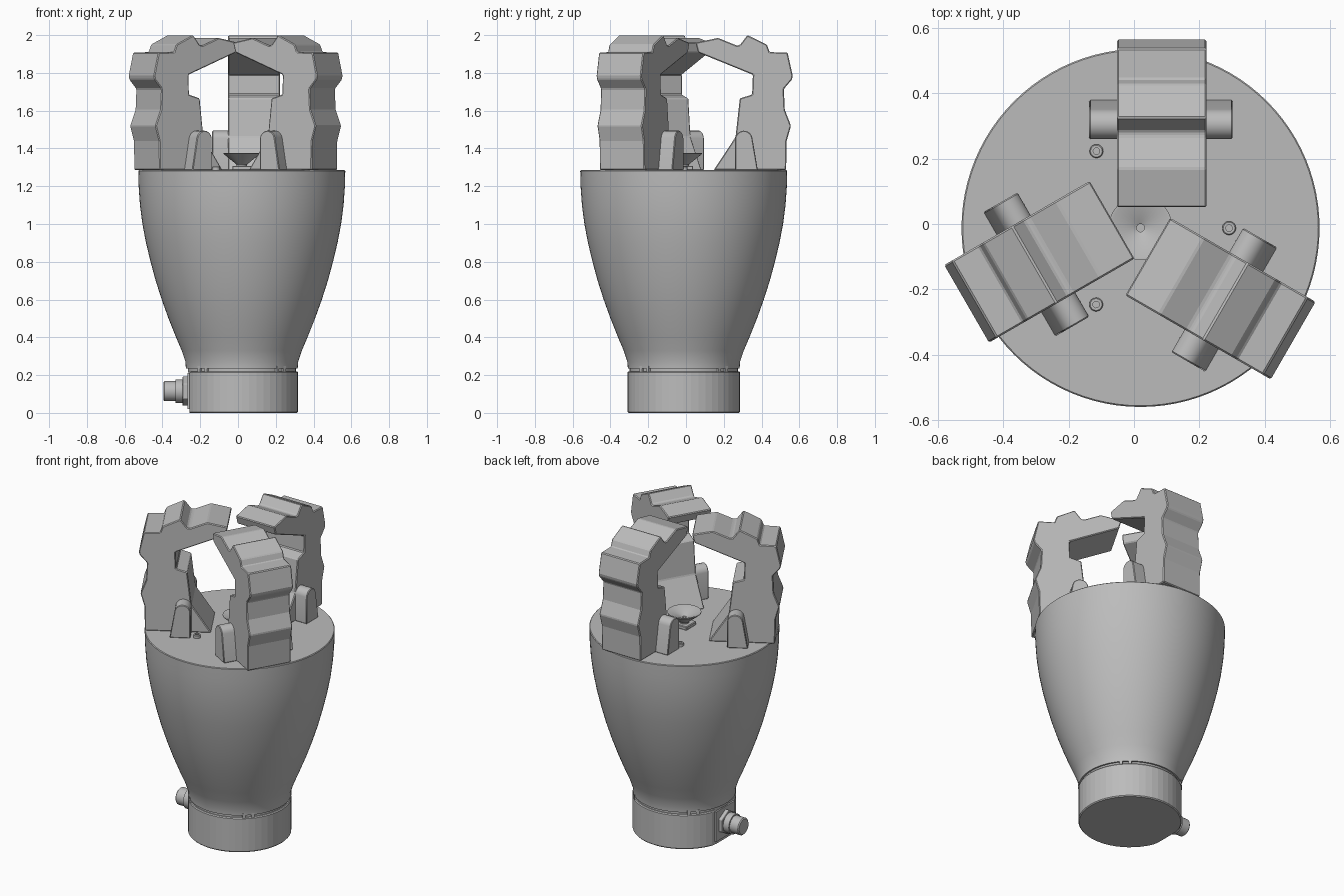
import bpy, bmesh, math
from mathutils import Matrix, Vector

if "Cube" in bpy.data.objects:
    bpy.data.objects.remove(bpy.data.objects["Cube"], do_unlink=True)

CENTRE = Vector((0.02, -0.012, 0))
DECK = 1.285

grey = bpy.data.materials.new("plain grey")
grey.use_nodes = True
grey.diffuse_color = (0.5, 0.5, 0.5, 1)
grey.node_tree.nodes["Principled BSDF"].inputs["Base Color"].default_value = (0.5, 0.5, 0.5, 1)


def finish(bm, name, matrix=Matrix(), smooth=None, bevel=0):
    """Turn a bmesh into a placed, shaded object."""
    bmesh.ops.recalc_face_normals(bm, faces=bm.faces)
    bm.transform(Matrix.Translation(CENTRE) @ matrix)
    mesh = bpy.data.meshes.new(name)
    bm.to_mesh(mesh)
    bm.free()
    mesh.materials.append(grey)
    obj = bpy.data.objects.new(name, mesh)
    bpy.context.collection.objects.link(obj)
    if bevel:
        mod = obj.modifiers.new("edge_bevel", "BEVEL")
        mod.width = bevel
        mod.segments = 1
        mod.limit_method = "ANGLE"
        mod.angle_limit = math.radians(25)
    if smooth:
        bpy.ops.object.select_all(action="DESELECT")
        obj.select_set(True)
        bpy.context.view_layer.objects.active = obj
        bpy.ops.object.shade_smooth_by_angle(angle=math.radians(smooth))
    return obj


def lathe(profile, sides, start=0.0):
    """Spin (radius, z) points around z; the end rings are capped."""
    bm = bmesh.new()
    rings = []
    for r, z in profile:
        rings.append([bm.verts.new((r * math.cos(start + 2 * math.pi * i / sides),
                                    r * math.sin(start + 2 * math.pi * i / sides), z))
                      for i in range(sides)])
    for a, b in zip(rings, rings[1:]):
        for i in range(sides):
            j = (i + 1) % sides
            bm.faces.new((a[i], a[j], b[j], b[i]))
    bm.faces.new(rings[0][::-1])
    bm.faces.new(rings[-1])
    return bm


def extrude(profile, x0, x1):
    """Extrude a (y, z) outline along x."""
    bm = bmesh.new()
    a = [bm.verts.new((x0, y, z)) for y, z in profile]
    b = [bm.verts.new((x1, y, z)) for y, z in profile]
    bm.faces.new(a)
    bm.faces.new(b[::-1])
    for i in range(len(a)):
        j = (i + 1) % len(a)
        bm.faces.new((a[i], a[j], b[j], b[i]))
    return bm


def block(x, y, z):
    bm = bmesh.new()
    bmesh.ops.create_cube(bm, size=1)
    bm.transform(Matrix.Diagonal((x, y, z, 1)))
    return bm


# Flared housing
housing = [(0.286, 0.215), (0.286, 0.235), (0.296, 0.235), (0.298, 0.27), (0.318, 0.33),
           (0.348, 0.4), (0.388, 0.5), (0.424, 0.6), (0.456, 0.7), (0.483, 0.8),
           (0.507, 0.9), (0.526, 1.0), (0.539, 1.1), (0.546, 1.2), (0.548, DECK - 0.004),
           (0.544, DECK)]
finish(lathe(housing, 96), "housing", smooth=30)

# Base collar, flattened on the connector side
collar = lathe([(0.293, 0), (0.298, 0.006), (0.298, 0.214), (0.293, 0.22)], 48)
for v in collar.verts:
    v.co.x = max(v.co.x, -0.277)
finish(collar, "base_collar", smooth=5)

# Small locking tabs in the seam above the collar
for k in range(4):
    turn = Matrix.Rotation(math.radians(45 + 90 * k), 4, "Z")
    for side in (-1, 1):
        place = turn @ Matrix.Translation((0.287, side * 0.026, 0.232))
        finish(block(0.02, 0.018, 0.03), "locking_tab", place)

# Side connector: plate, hex nut, barrel
out = Matrix.Translation((-0.277, -0.005, 0.115)) @ Matrix.Rotation(-math.pi / 2, 4, "Y")
finish(block(0.19, 0.19, 0.02), "connector_plate", out)
finish(lathe([(0.078, 0.005), (0.078, 0.036)], 6), "connector_nut", out, bevel=0.003)
barrel = [(0.062, 0.03), (0.062, 0.075), (0.053, 0.075), (0.053, 0.132), (0.047, 0.138)]
finish(lathe(barrel, 32), "connector_barrel", out, smooth=30)

# Central suction cup on a square foot
cup = [(0.028, DECK), (0.028, 1.315), (0.04, 1.325), (0.098, 1.372), (0.098, 1.376),
       (0.09, 1.376), (0.012, 1.34), (0.012, 1.325)]
finish(lathe(cup, 40), "suction_cup", smooth=30)
finish(block(0.1, 0.1, 0.024), "cup_foot", Matrix.Translation((0, 0, DECK + 0.011)), bevel=0.004)

# Finger outline as (distance from axis, height)
finger = [(0.158, DECK), (0.542, DECK), (0.545, 1.44), (0.568, 1.52), (0.535, 1.605),
          (0.53, 1.715), (0.573, 1.765), (0.577, 1.785), (0.55, 1.907), (0.455, 1.91),
          (0.44, 1.95), (0.337, 2.0), (0.297, 1.947), (0.28, 1.945), (0.182, 1.985),
          (0.062, 1.96), (0.076, 1.908), (0.366, 1.79), (0.362, 1.685), (0.297, 1.665),
          (0.274, 1.46)]

# Round-topped leaning hinge lug
lug = [(0.272, DECK), (0.392, DECK)]
for i in range(11):
    a = math.radians(12 + 16 * i)
    lug.append((0.318 + 0.046 * math.cos(a), 1.448 + 0.046 * math.sin(a)))

# Three fingers, each set off to one side of its radius
for k in range(3):
    turn = Matrix.Rotation(math.radians(120 * k), 4, "Z")
    finish(extrude(finger, -0.072, 0.202), "finger", turn, bevel=0.005)
    finish(extrude(lug, -0.157, 0.282), "hinge_lug", turn, smooth=30, bevel=0.004)
    screw = [(0.021, DECK - 0.005), (0.021, DECK + 0.017), (0.018, DECK + 0.02),
             (0.01, DECK + 0.02), (0.01, DECK + 0.008)]
    place = turn @ Matrix.Translation((-0.135, 0.235, 0))
    finish(lathe(screw, 20), "deck_screw", place, smooth=30)
